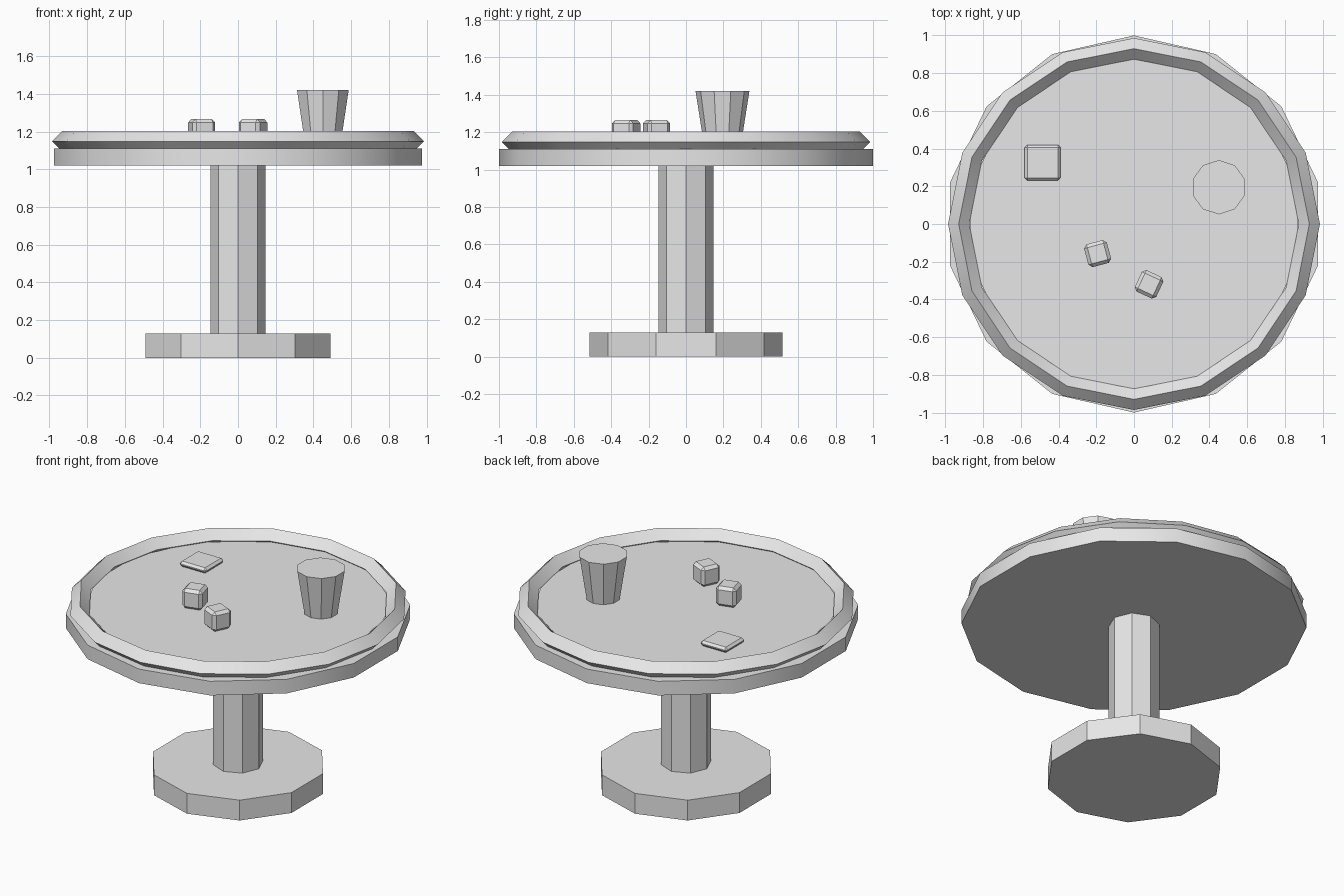
import bpy
from math import radians

cube = bpy.data.objects.get("Cube")
if cube:
    bpy.data.objects.remove(cube, do_unlink=True)

GREY = (0.8, 0.8, 0.8, 1.0)
mat = bpy.data.materials.new("plain_grey")
mat.use_nodes = True
mat.diffuse_color = GREY
mat.node_tree.nodes["Principled BSDF"].inputs["Base Color"].default_value = GREY


def finish(name):
    """Name, colour and shade the active object."""
    ob = bpy.context.object
    ob.name = name
    ob.data.materials.append(mat)
    bpy.ops.object.shade_smooth_by_angle(angle=radians(30))
    return ob


def prism(name, sides, r_low, r_high, z0, z1, x=0, y=0):
    """Upright solid with a polygon plan and a corner on +y."""
    bpy.ops.mesh.primitive_cone_add(vertices=sides, radius1=r_low, radius2=r_high,
                                    depth=z1 - z0, location=(x, y, (z0 + z1) / 2))
    return finish(name)


def block(name, x, y, z0, width, height, bevel, turn=0):
    """Box with chamfered edges resting at z0."""
    bpy.ops.mesh.primitive_cube_add(size=1, location=(x, y, z0 + height / 2),
                                    rotation=(0, 0, radians(turn)))
    ob = bpy.context.object
    ob.scale = (width, width, height)
    bpy.ops.object.transform_apply(location=False, rotation=False, scale=True)
    mod = ob.modifiers.new("chamfer", 'BEVEL')
    mod.width = bevel
    mod.segments = 1
    bpy.ops.object.modifier_apply(modifier=mod.name)
    return finish(name)


FELT = 1.14  # height of the playing surface

# Stand
prism("base", 10, 0.515, 0.515, 0, 0.13)
prism("pedestal", 8, 0.147, 0.147, 0.13, 1.02)

# Top with its playing surface and diamond-section rim
prism("table_top", 14, 1.0, 1.0, 1.02, 1.11)
prism("felt", 14, 0.89, 0.89, 1.10, FELT)
bpy.ops.mesh.primitive_torus_add(major_segments=16, minor_segments=4, major_radius=0.93,
                                 minor_radius=0.056, location=(0, 0, 1.148))
finish("rim")

# Things on the table
prism("cup", 10, 0.10, 0.144, FELT, 1.42, 0.45, 0.195)
block("left_die", -0.193, -0.157, FELT, 0.125, 0.126, 0.018, 15)
block("right_die", 0.08, -0.32, FELT, 0.125, 0.126, 0.018, -25)
block("tile", -0.485, 0.325, FELT, 0.19, 0.035, 0.014)
